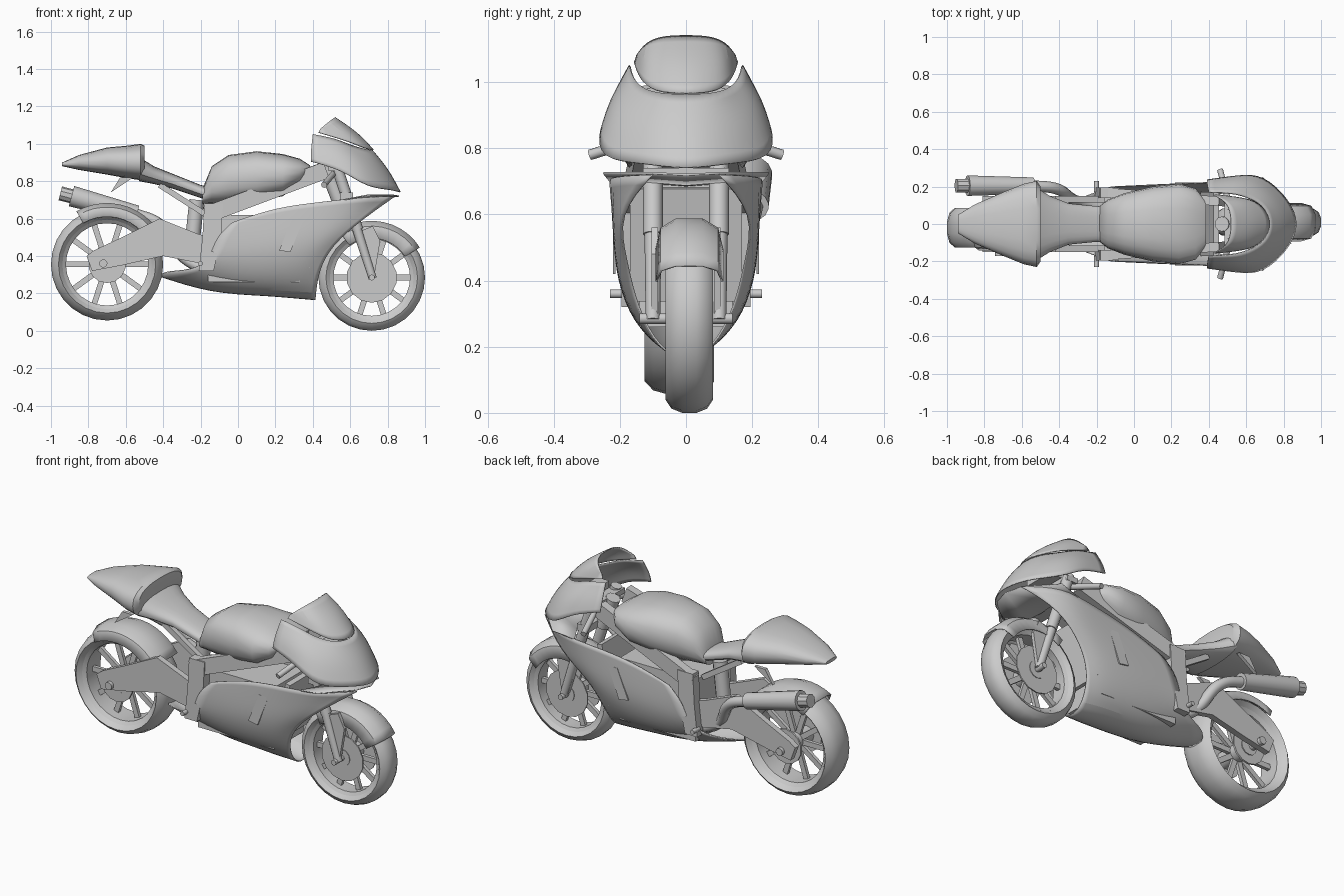
import bpy
import bmesh
from math import sin, cos, tau, radians, copysign
from mathutils import Vector, Matrix

cube = bpy.data.objects.get("Cube")
if cube:
    bpy.data.objects.remove(cube, do_unlink=True)

grey = bpy.data.materials.new("plain grey")
grey.use_nodes = True
GREY = (0.6, 0.6, 0.6, 1)
grey.diffuse_color = GREY
grey.node_tree.nodes["Principled BSDF"].inputs["Base Color"].default_value = GREY


def finish(name, bm, mirror=False, subdivide=0, thickness=0):
    """Turn a bmesh into an object with the usual modifiers."""
    bmesh.ops.recalc_face_normals(bm, faces=bm.faces)
    mesh = bpy.data.meshes.new(name)
    bm.to_mesh(mesh)
    bm.free()
    mesh.materials.append(grey)
    ob = bpy.data.objects.new(name, mesh)
    bpy.context.collection.objects.link(ob)
    if mirror:
        mod = ob.modifiers.new("Mirror", "MIRROR")
        mod.use_axis = (False, True, False)
    if subdivide:
        mod = ob.modifiers.new("Subdivide", "SUBSURF")
        mod.levels = mod.render_levels = subdivide
        mod.boundary_smooth = "PRESERVE_CORNERS"
    if thickness:
        mod = ob.modifiers.new("Thickness", "SOLIDIFY")
        mod.thickness = thickness
        mod.offset = 0
    return ob


def surface(name, rows, wrap_rows=False, wrap_cols=False, caps=False, **options):
    """Quad surface through rows of points."""
    bm = bmesh.new()
    grid = [[bm.verts.new(p) for p in row] for row in rows]
    n, m = len(grid), len(grid[0])
    for i in range(n if wrap_rows else n - 1):
        for j in range(m if wrap_cols else m - 1):
            k, l = (i + 1) % n, (j + 1) % m
            bm.faces.new((grid[i][j], grid[i][l], grid[k][l], grid[k][j]))
    if caps:
        bm.faces.new(grid[0])
        bm.faces.new(grid[-1])
    return finish(name, bm, **options)


def loft(name, stations, sides=20, power=0.8):
    """Closed body along x; each station is (x, bottom, top, half width)."""
    def curve(v):
        return copysign(abs(v) ** power, v)
    rows = []
    for x, low, high, half in stations:
        ring = [tau * i / sides for i in range(sides)]
        rows.append([(x, half * curve(cos(a)),
                      (low + high) / 2 + (high - low) / 2 * curve(sin(a))) for a in ring])
    return surface(name, rows, wrap_cols=True, caps=True)


def plate(name, outline, y_in, y_out, mirror=True):
    """Side profile extruded between two y positions."""
    bm = bmesh.new()
    face = bm.faces.new([bm.verts.new((x, y_in, z)) for x, z in outline])
    new = bmesh.ops.extrude_face_region(bm, geom=[face])["geom"]
    moved = [v for v in new if isinstance(v, bmesh.types.BMVert)]
    bmesh.ops.translate(bm, verts=moved, vec=(0, y_out - y_in, 0))
    return finish(name, bm, mirror=mirror)


def placed(a, b):
    a, b = Vector(a), Vector(b)
    turn = (b - a).to_track_quat("Z", "Y").to_matrix().to_4x4()
    return Matrix.Translation((a + b) / 2) @ turn, (b - a).length


def rod(name, a, b, r1, r2=None, sides=12, mirror=False):
    bm = bmesh.new()
    matrix, length = placed(a, b)
    bmesh.ops.create_cone(bm, cap_ends=True, segments=sides, radius1=r1,
                          radius2=r2 or r1, depth=length, matrix=matrix)
    return finish(name, bm, mirror=mirror)


def beam(name, a, b, width, depth, mirror=True):
    bm = bmesh.new()
    matrix, length = placed(a, b)
    size = Matrix.Diagonal((width, depth, length, 1))
    bmesh.ops.create_cube(bm, size=1, matrix=matrix @ size)
    return finish(name, bm, mirror=mirror)


def pipe(name, points, radius):
    data = bpy.data.curves.new(name, "CURVE")
    data.dimensions = "3D"
    data.bevel_depth, data.bevel_resolution = radius, 2
    data.use_fill_caps = True
    spline = data.splines.new("BEZIER")
    spline.bezier_points.add(len(points) - 1)
    for knot, p in zip(spline.bezier_points, points):
        knot.co = p
        knot.handle_left_type = knot.handle_right_type = "AUTO"
    data.materials.append(grey)
    ob = bpy.data.objects.new(name, data)
    bpy.context.collection.objects.link(ob)


def around(centre, profile, start=0, end=360, steps=28, closed=True):
    """Rows of a (radius, y) profile swept about the wheel axle."""
    x, y, z = centre
    count = steps if closed else steps + 1
    angles = [radians(start + (end - start) * i / steps) for i in range(count)]
    return [[(x + r * cos(a), y + w, z + r * sin(a)) for r, w in profile] for a in angles]


def wheel(side, centre, radius, half, disc_radius):
    inner = radius - 0.065
    tyre = [(inner, -half * 0.7), (radius - 0.04, -half), (radius - 0.013, -half * 0.75),
            (radius, -half * 0.3), (radius, half * 0.3), (radius - 0.013, half * 0.75),
            (radius - 0.04, half), (inner, half * 0.7)]
    rim = [(inner + 0.004, -half * 0.75), (inner + 0.004, half * 0.75),
           (inner - 0.015, half * 0.6), (inner - 0.015, -half * 0.6)]
    for part, profile in (("tyre", tyre), ("rim", rim)):
        surface(f"{side}_{part}", around(centre, profile), wrap_rows=True, wrap_cols=True)
    c = Vector(centre)
    across = Vector((0, 1, 0))
    rod(f"{side}_hub", c - across * half, c + across * half, 0.05)
    for i in range(10):
        a = tau * i / 10
        out = Vector((cos(a), 0, sin(a)))
        beam(f"{side}_spoke", c + out * 0.04, c + out * (inner - 0.005), 0.02, 0.03, mirror=False)
    for s in (-1, 1):
        rod(f"{side}_brake_disc", c + across * s * half * 0.85, c + across * s * half * 0.95,
            disc_radius, sides=14)


def mudguard(name, centre, r, half, drop, start, end):
    profile = [(r - drop, -half), (r - drop * 0.3, -half * 0.85), (r, -half * 0.4),
               (r, half * 0.4), (r - drop * 0.3, half * 0.85), (r - drop, half)]
    rows = around(centre, profile, start, end, steps=10, closed=False)
    surface(name, rows, thickness=0.006)


# Wheels and mudguards
FRONT, REAR = (0.715, 0.01, 0.285), (-0.7, -0.02, 0.355)
wheel("front", FRONT, 0.285, 0.072, 0.135)
wheel("rear", REAR, 0.3, 0.105, 0.1)
mudguard("front_mudguard", FRONT, 0.3, 0.1, 0.09, 32, 125)
mudguard("rear_mudguard", REAR, 0.325, 0.12, 0.07, 35, 120)

# Front forks, steering head and handlebars
rod("fork_upper", (0.52, 0.1, 0.9), (0.64, 0.1, 0.54), 0.03, mirror=True)
rod("fork_lower", (0.625, 0.1, 0.58), (0.72, 0.1, 0.28), 0.026, 0.022, mirror=True)
plate("fork_guard", [(0.62, 0.52), (0.72, 0.56), (0.76, 0.48), (0.73, 0.3), (0.69, 0.3)], 0.085, 0.105)
rod("front_axle", (0.715, -0.14, 0.285), (0.715, 0.14, 0.285), 0.016)
beam("top_yoke", (0.52, -0.13, 0.87), (0.52, 0.13, 0.87), 0.07, 0.03, mirror=False)
beam("bottom_yoke", (0.58, -0.13, 0.72), (0.58, 0.13, 0.72), 0.07, 0.04, mirror=False)
rod("steering_head", (0.47, 0, 0.88), (0.54, 0, 0.7), 0.04)
rod("handlebar", (0.51, 0.1, 0.84), (0.46, 0.29, 0.78), 0.016, mirror=True)

# Side fairing, from top edge down to the belly
surface("side_fairing", [
    [(0.84, 0.1, 0.72), (0.68, 0.24, 0.715), (0.45, 0.225, 0.69), (0.2, 0.21, 0.66), (-0.03, 0.2, 0.58)],
    [(0.67, 0.21, 0.6), (0.58, 0.22, 0.6), (0.4, 0.22, 0.58), (0.16, 0.212, 0.55), (-0.12, 0.2, 0.5)],
    [(0.5, 0.18, 0.46), (0.42, 0.21, 0.45), (0.3, 0.215, 0.44), (0.1, 0.21, 0.42), (-0.15, 0.19, 0.38)],
    [(0.43, 0.15, 0.32), (0.35, 0.17, 0.31), (0.2, 0.175, 0.3), (0.0, 0.17, 0.3), (-0.25, 0.15, 0.32)],
    [(0.415, 0.08, 0.19), (0.3, 0.1, 0.2), (0.15, 0.1, 0.21), (-0.05, 0.1, 0.22), (-0.4, 0.1, 0.32)],
    [(0.415, 0, 0.155), (0.3, 0, 0.165), (0.15, 0, 0.18), (-0.2, 0, 0.195), (-0.43, 0, 0.28)],
], mirror=True, subdivide=2, thickness=0.006)
plate("fairing_vent", [(0.22, 0.43), (0.29, 0.6), (0.35, 0.6), (0.28, 0.42)], 0.213, 0.221)
surface("chin_panel", [
    [(0.86, 0, 0.72), (0.83, 0.1, 0.725), (0.69, 0.25, 0.725)],
    [(0.62, 0, 0.69), (0.62, 0.12, 0.7), (0.56, 0.23, 0.7)],
], mirror=True, thickness=0.006)

# Nose cowl and windscreen
surface("nose_cowl", [
    [(0.885, 0, 0.735), (0.83, 0.13, 0.755), (0.69, 0.265, 0.765), (0.56, 0.26, 0.86), (0.39, 0.235, 0.905)],
    [(0.82, 0, 0.86), (0.77, 0.12, 0.87), (0.67, 0.215, 0.9), (0.54, 0.235, 0.95), (0.39, 0.215, 0.97)],
    [(0.73, 0, 0.96), (0.7, 0.1, 0.965), (0.6, 0.145, 0.99), (0.53, 0.165, 1.025), (0.4, 0.17, 1.05)],
], mirror=True, subdivide=2, thickness=0.006)
surface("windscreen", [
    [(0.74, 0, 0.965), (0.69, 0.1, 0.97), (0.6, 0.14, 1.01), (0.43, 0.155, 1.06)],
    [(0.65, 0, 1.06), (0.62, 0.09, 1.06), (0.56, 0.13, 1.07), (0.435, 0.15, 1.07)],
    [(0.52, 0, 1.14), (0.515, 0.07, 1.138), (0.49, 0.12, 1.12), (0.44, 0.148, 1.08)],
], mirror=True, subdivide=2, thickness=0.006)
beam("dashboard", (0.6, -0.09, 0.9), (0.6, 0.09, 0.9), 0.08, 0.04, mirror=False)

# Tank, seat and tail
loft("fuel_tank", [
    (-0.19, 0.68, 0.76, 0.09), (-0.14, 0.68, 0.88, 0.13), (-0.05, 0.68, 0.94, 0.165),
    (0.1, 0.69, 0.96, 0.2), (0.24, 0.72, 0.945, 0.215), (0.33, 0.78, 0.92, 0.19), (0.385, 0.84, 0.885, 0.12)])
loft("seat", [
    (-0.53, 0.8, 0.93, 0.2), (-0.45, 0.785, 0.88, 0.15), (-0.35, 0.76, 0.84, 0.11),
    (-0.2, 0.71, 0.78, 0.095), (0.02, 0.66, 0.72, 0.12)])
loft("tail", [
    (-0.94, 0.88, 0.9, 0.05), (-0.85, 0.86, 0.94, 0.105), (-0.7, 0.835, 0.98, 0.17),
    (-0.59, 0.815, 0.99, 0.215), (-0.52, 0.805, 1.0, 0.23), (-0.5, 0.83, 0.99, 0.2)])
plate("tail_bracket", [(-0.68, 0.74), (-0.63, 0.82), (-0.56, 0.82), (-0.65, 0.76)], 0.15, 0.17)

# Frame, engine and swingarm
beam("frame_rail", (-0.17, 0.17, 0.62), (0.47, 0.12, 0.86), 0.05, 0.09)
plate("pivot_plate", [(-0.18, 0.68), (-0.08, 0.68), (-0.09, 0.5), (-0.13, 0.32), (-0.21, 0.32), (-0.19, 0.5)],
      0.14, 0.195)
beam("seat_strut", (-0.17, 0.08, 0.62), (-0.42, 0.08, 0.78), 0.03, 0.03)
beam("engine", (-0.16, 0, 0.44), (0.33, 0, 0.44), 0.28, 0.36, mirror=False)
beam("radiator", (0.37, 0, 0.34), (0.44, 0, 0.68), 0.34, 0.03, mirror=False)
rod("footrest", (-0.2, 0.17, 0.36), (-0.2, 0.23, 0.36), 0.013, mirror=True)
plate("swingarm", [
    (-0.78, 0.32), (-0.81, 0.4), (-0.77, 0.43), (-0.62, 0.5), (-0.42, 0.6),
    (-0.22, 0.52), (-0.15, 0.5), (-0.15, 0.35), (-0.4, 0.4), (-0.62, 0.35)], 0.115, 0.15)
rod("rear_axle", (-0.72, -0.17, 0.36), (-0.72, 0.17, 0.36), 0.022)
rod("rear_shock", (-0.25, 0, 0.42), (-0.22, 0, 0.7), 0.04)

# Exhaust on the left side
pipe("exhaust_pipe", [(-0.12, 0.08, 0.3), (-0.3, 0.12, 0.4), (-0.42, 0.19, 0.57), (-0.56, 0.205, 0.63)], 0.03)
rod("muffler", (-0.54, 0.205, 0.625), (-0.89, 0.205, 0.72), 0.045, 0.056, sides=14)
rod("muffler_tip", (-0.88, 0.205, 0.717), (-0.95, 0.205, 0.735), 0.038, sides=10)

# Smooth shading with sharp edges kept
for ob in list(bpy.context.collection.objects):
    if ob.type == "MESH" and grey.name in ob.data.materials:
        bpy.ops.object.select_all(action="DESELECT")
        ob.select_set(True)
        bpy.context.view_layer.objects.active = ob
        bpy.ops.object.shade_smooth_by_angle(angle=radians(35))
